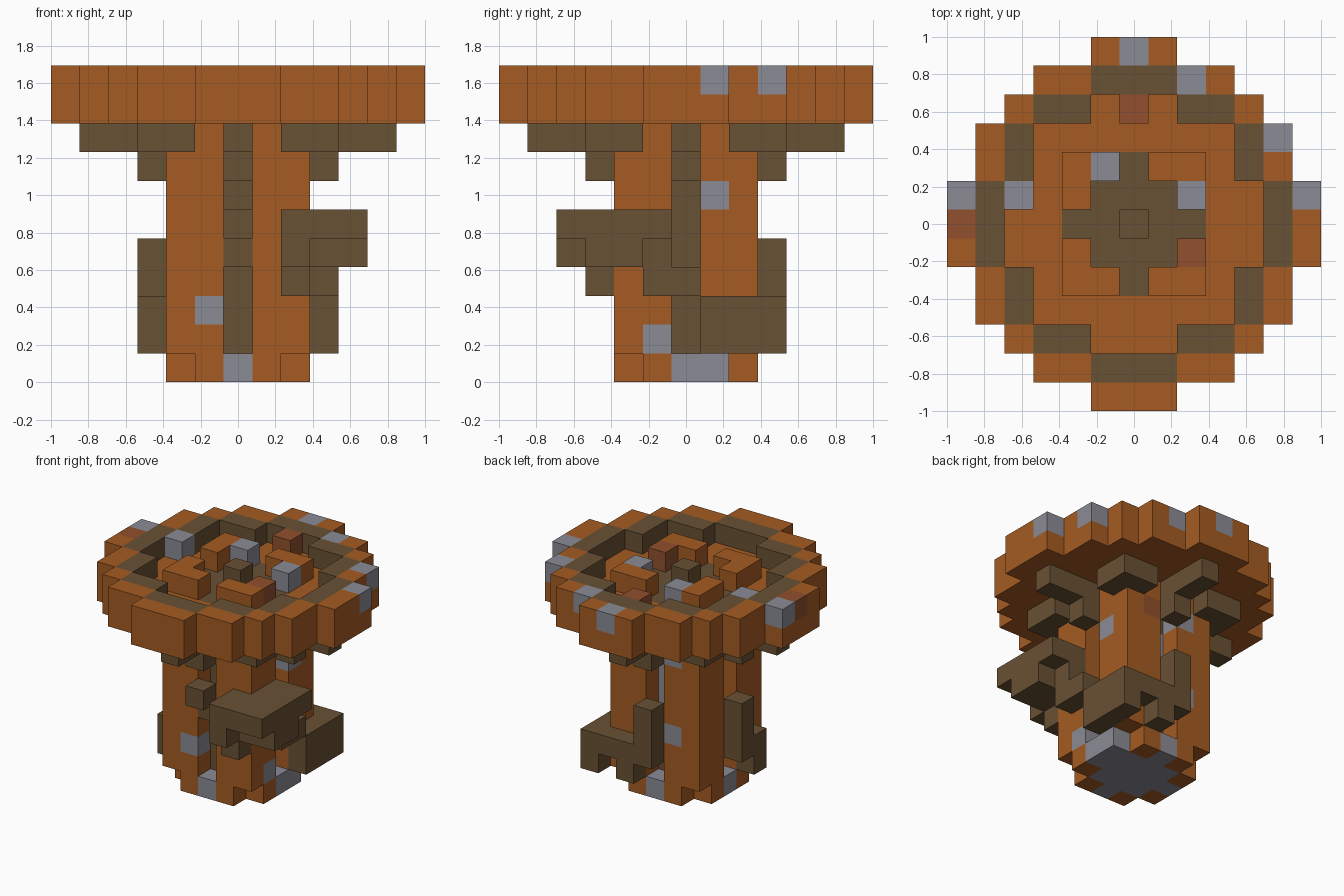
import bpy, bmesh
from mathutils import Vector

if "Cube" in bpy.data.objects:
    bpy.data.objects.remove(bpy.data.objects["Cube"], do_unlink=True)

U = 2 / 13  # edge length of one block


def material(name, rgb):
    m = bpy.data.materials.new(name)
    m.use_nodes = True
    m.diffuse_color = (*rgb, 1)
    m.node_tree.nodes["Principled BSDF"].inputs["Base Color"].default_value = (*rgb, 1)
    return m


MATS = [material("orange", (0.376, 0.105, 0.016)),
        material("bark_brown", (0.141, 0.082, 0.034)),
        material("stone_grey", (0.258, 0.258, 0.301)),
        material("rust_red", (0.283, 0.080, 0.026))]
ORANGE, BROWN, GREY, RED = range(4)
grid = {}  # block position -> (part, colour)


def fill(part, colour, xs, ys, zs):
    for x in xs:
        for y in ys:
            for z in zs:
                grid[x, y, z] = (part, colour)


def span(a, b=None):
    return range(a, (a if b is None else b) + 1)


def paint(colour, *cells):
    for c in cells:
        if c in grid:
            grid[c] = (grid[c][0], colour)


SIDES = ((1, 0), (-1, 0), (0, 1), (0, -1))
CORNERS = [(sx, sy) for sx in (-1, 1) for sy in (-1, 1)]

# Foot: square with cut corners, stone in the middle
for x in span(-2, 2):
    for y in span(-2, 2):
        if abs(x) + abs(y) < 4:
            stone = abs(x) + abs(y) < 3
            fill("foot", GREY if stone else ORANGE, [x], [y], [0])

# Trunk: brown core with four angled orange corner posts
fill("trunk_core", BROWN, span(-1, 1), span(-1, 1), span(1, 8))
for sx, sy in CORNERS:
    for x, y in ((2, 2), (1, 2), (2, 1)):
        fill("corner_posts", ORANGE, [sx * x], [sy * y], span(1, 8))

# Cap: round floor and a raised rim with a brown inner ring
HALF = (6, 6, 5, 5, 4, 3, 1)   # outer half width per row
INNER = (4, 4, 3, 3, 1)        # half width of the hollow per row
for y in span(-6, 6):
    r = abs(y)
    for x in span(-HALF[r], HALF[r]):
        fill("cap_floor", ORANGE, [x], [y], [9])
        hollow = INNER[r] if r < len(INNER) else -1
        if abs(x) > hollow:
            ring = abs(x) <= (5, 5, 4, 4, 3, 1, -1)[r]
            fill("cap_rim", BROWN if ring else ORANGE, [x], [y], [10])
fill("cap_floor", BROWN, span(-1, 1), span(-1, 1), [9])
for dx, dy in SIDES:
    fill("cap_floor", BROWN, [2 * dx], [2 * dy], [9])

# Raised pieces inside the hollow
for sx, sy in CORNERS:
    for x, y in ((2, 2), (1, 2), (2, 1)):
        fill("cap_blocks", ORANGE, [sx * x], [sy * y], [10])
fill("cap_blocks", BROWN, [0], [0], [10])
fill("cap_blocks", GREY, [-4], [1], [10])
fill("cap_blocks", RED, [0], [4], [10])

# Brackets under the cap: straight arms and corner angles
for dx, dy in SIDES:
    for r in (3, 4, 5):
        fill("cap_brackets", BROWN, [dx * r], [dy * r], [8])
    fill("cap_brackets", BROWN, [dx * 3], [dy * 3], [7])
for sx, sy in CORNERS:
    for x, y in ((3, 3), (2, 3), (3, 2)):
        fill("cap_brackets", BROWN, [sx * x], [sy * y], [8])

# Upper shelf around the front left corner
SHELF = "upper_shelf"
fill(SHELF, BROWN, span(2, 4), span(-4, -3), [5])
fill(SHELF, BROWN, span(3, 4), span(-2, -1), [5])
fill(SHELF, BROWN, [2], span(-4, -3), [4])
fill(SHELF, BROWN, span(3, 4), [-3], [4])
fill(SHELF, BROWN, [4], [-2], [4])
fill(SHELF, BROWN, [3], span(-2, -1), [4])
fill(SHELF, BROWN, [2], [-3], [3])
fill(SHELF, BROWN, [3], span(-1, 0), [3])
fill(SHELF, BROWN, [0], [-3], [5])
fill(SHELF, BROWN, [0], [-2], [4])

# Lower shelf around the back left corner
fill("lower_shelf", BROWN, [3], span(1, 3), span(1, 2))
fill("lower_shelf", BROWN, span(1, 3), [3], [2])
fill("lower_shelf", BROWN, [1], [3], [1])
fill("lower_shelf", BROWN, [0], [3], span(2, 4))

# Small growth on the right side
fill("side_growth", BROWN, [-3], [0], span(2, 4))
fill("side_growth", BROWN, [-3], [-1], span(1, 2))

# Stone and rust patches
paint(GREY, (2, 1, 0), (-1, -2, 2), (2, 1, 6), (2, -1, 1), (-1, 2, 3), (-1, 2, 7),
      (0, 1, 4), (0, 1, 5), (0, 1, 6), (-1, 2, 10), (2, 1, 10),
      (0, 6, 10), (2, 5, 10), (5, 3, 10), (6, 1, 10), (-6, 1, 10))
paint(RED, (2, -1, 10), (-6, 0, 10), (1, 2, 7))


# One mesh per part, keeping only the exposed block faces
def build(part):
    bm = bmesh.new()
    for cell, (owner, colour) in grid.items():
        if owner != part:
            continue
        centre = Vector(cell) + Vector((0, 0, 0.5))
        for axis in range(3):
            for sign in (-1, 1):
                n = Vector((0, 0, 0))
                n[axis] = sign
                if tuple(int(c + d) for c, d in zip(cell, n)) in grid:
                    continue
                u = Vector((0, 0, 0))
                u[(axis + 1) % 3] = 0.5
                v = n.cross(u)
                mid = centre + n / 2
                quad = (mid - u - v, mid + u - v, mid + u + v, mid - u + v)
                face = bm.faces.new([bm.verts.new(p * U) for p in quad])
                face.material_index = colour
    bmesh.ops.remove_doubles(bm, verts=bm.verts[:], dist=U / 100)
    mesh = bpy.data.meshes.new(part)
    bm.to_mesh(mesh)
    bm.free()
    for m in MATS:
        mesh.materials.append(m)
    bpy.context.collection.objects.link(bpy.data.objects.new(part, mesh))


for part in sorted({owner for owner, _ in grid.values()}):
    build(part)
